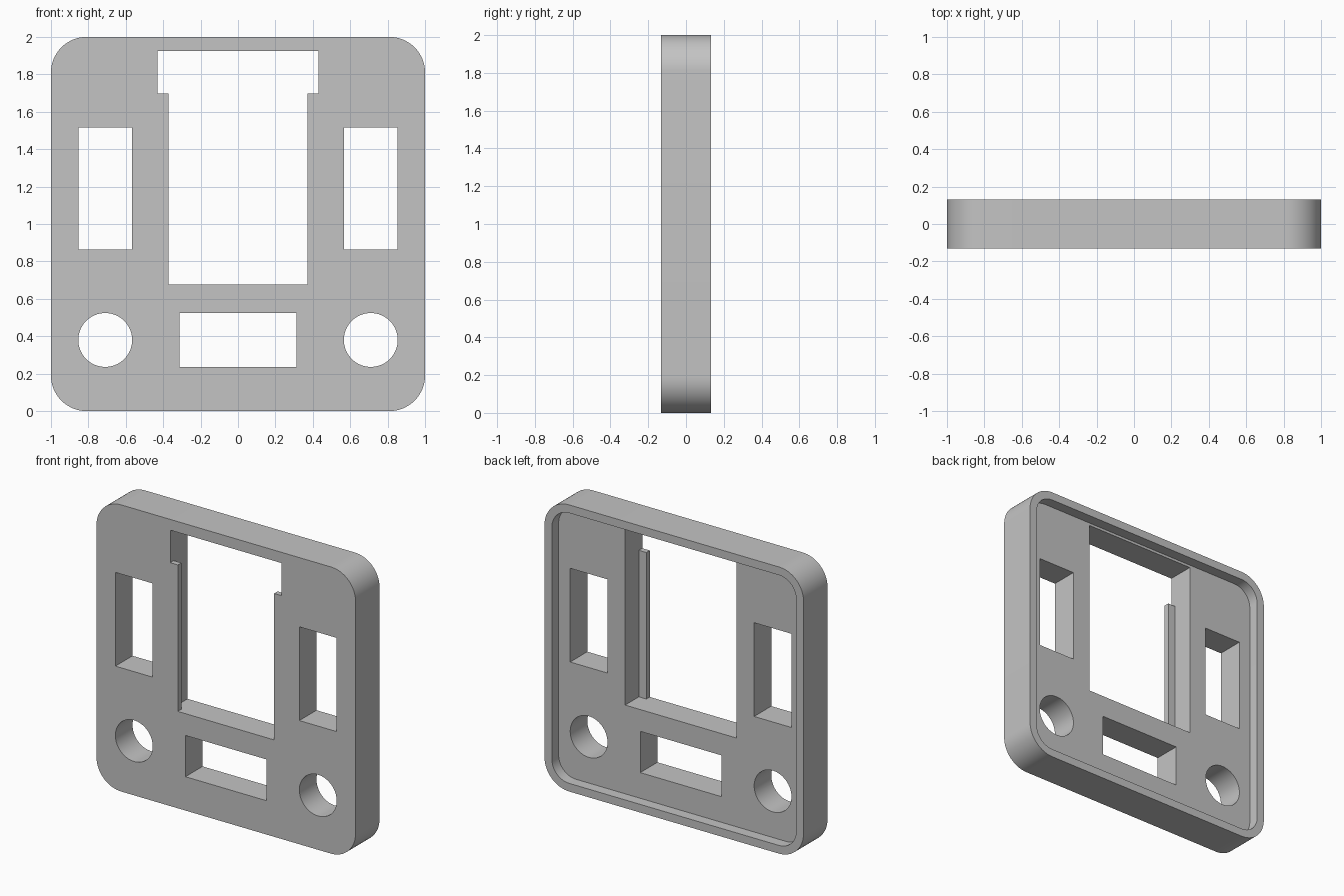
import bpy, bmesh
from math import pi, sin, cos

if "Cube" in bpy.data.objects:
    bpy.data.objects.remove(bpy.data.objects["Cube"], do_unlink=True)

FRONT, BACK = -0.132, 0.132
RECESS = 0.057          # y of the recessed back surface
RIM = 0.057             # width of the raised back rim

grey = bpy.data.materials.new("plain grey")
grey.use_nodes = True
colour = (0.55, 0.55, 0.55, 1)
grey.diffuse_color = colour
grey.node_tree.nodes["Principled BSDF"].inputs["Base Color"].default_value = colour


def rounded(x0, x1, z0, z1, r, steps=16):
    """Outline of a rectangle with rounded corners."""
    centres = [(x1 - r, z1 - r), (x0 + r, z1 - r), (x0 + r, z0 + r), (x1 - r, z0 + r)]
    points = []
    for quarter, (cx, cz) in enumerate(centres):
        for i in range(steps + 1):
            a = (quarter + i / steps) * pi / 2
            points.append((cx + r * cos(a), cz + r * sin(a)))
    return points


def rect(x0, x1, z0, z1):
    return [(x1, z1), (x0, z1), (x0, z0), (x1, z0)]


def circle(cx, cz, r, n=64):
    return [(cx + r * cos(2 * pi * i / n), cz + r * sin(2 * pi * i / n)) for i in range(n)]


def prism(name, outline, y0, y1):
    """Extrude an outline in the x-z plane from y0 to y1."""
    bm = bmesh.new()
    face = bm.faces.new([bm.verts.new((x, y0, z)) for x, z in outline])
    moved = bmesh.ops.extrude_face_region(bm, geom=[face])["geom"]
    verts = [v for v in moved if isinstance(v, bmesh.types.BMVert)]
    bmesh.ops.translate(bm, verts=verts, vec=(0, y1 - y0, 0))
    bmesh.ops.recalc_face_normals(bm, faces=bm.faces)
    mesh = bpy.data.meshes.new(name)
    bm.to_mesh(mesh)
    bm.free()
    mesh.materials.append(grey)
    obj = bpy.data.objects.new(name, mesh)
    bpy.context.collection.objects.link(obj)
    return obj


# Rounded faceplate
plate = prism("faceplate", rounded(-1, 1, 0, 2, 0.19), FRONT, BACK)

# Back recess, then the through openings
inner = rounded(-1 + RIM, 1 - RIM, RIM, 2 - RIM, 0.19 - RIM)
cutters = [prism("recess_cutter", inner, RECESS, BACK + 0.1)]
openings = {
    "screen_cutter": rect(-0.43, 0.43, 0.676, 1.925),
    "lower_slot_cutter": rect(-0.313, 0.313, 0.236, 0.524),
}
for side, s in (("left", 1), ("right", -1)):
    cx = s * 0.71
    openings[side + "_window_cutter"] = rect(cx - 0.144, cx + 0.144, 0.863, 1.517)
    openings[side + "_round_cutter"] = circle(cx, 0.38, 0.144)
cutters += [prism(n, o, FRONT - 0.1, BACK + 0.1) for n, o in openings.items()]

bpy.context.view_layer.objects.active = plate
for cutter in cutters:
    mod = plate.modifiers.new(cutter.name, "BOOLEAN")
    mod.operation, mod.solver, mod.object = "DIFFERENCE", "EXACT", cutter
    bpy.ops.object.modifier_apply(modifier=mod.name)
    bpy.data.objects.remove(cutter, do_unlink=True)

# Thin retaining lips at the front of the screen opening
for side, s in (("left", 1), ("right", -1)):
    x0, x1 = sorted((s * 0.372, s * 0.43))
    prism(side + "_screen_lip", rect(x0, x1, 0.676, 1.698), FRONT, FRONT + 0.038)

# Smooth curved walls, sharp edges
bpy.ops.object.select_all(action="DESELECT")
plate.select_set(True)
bpy.context.view_layer.objects.active = plate
bpy.ops.object.shade_smooth_by_angle(angle=pi / 6)
